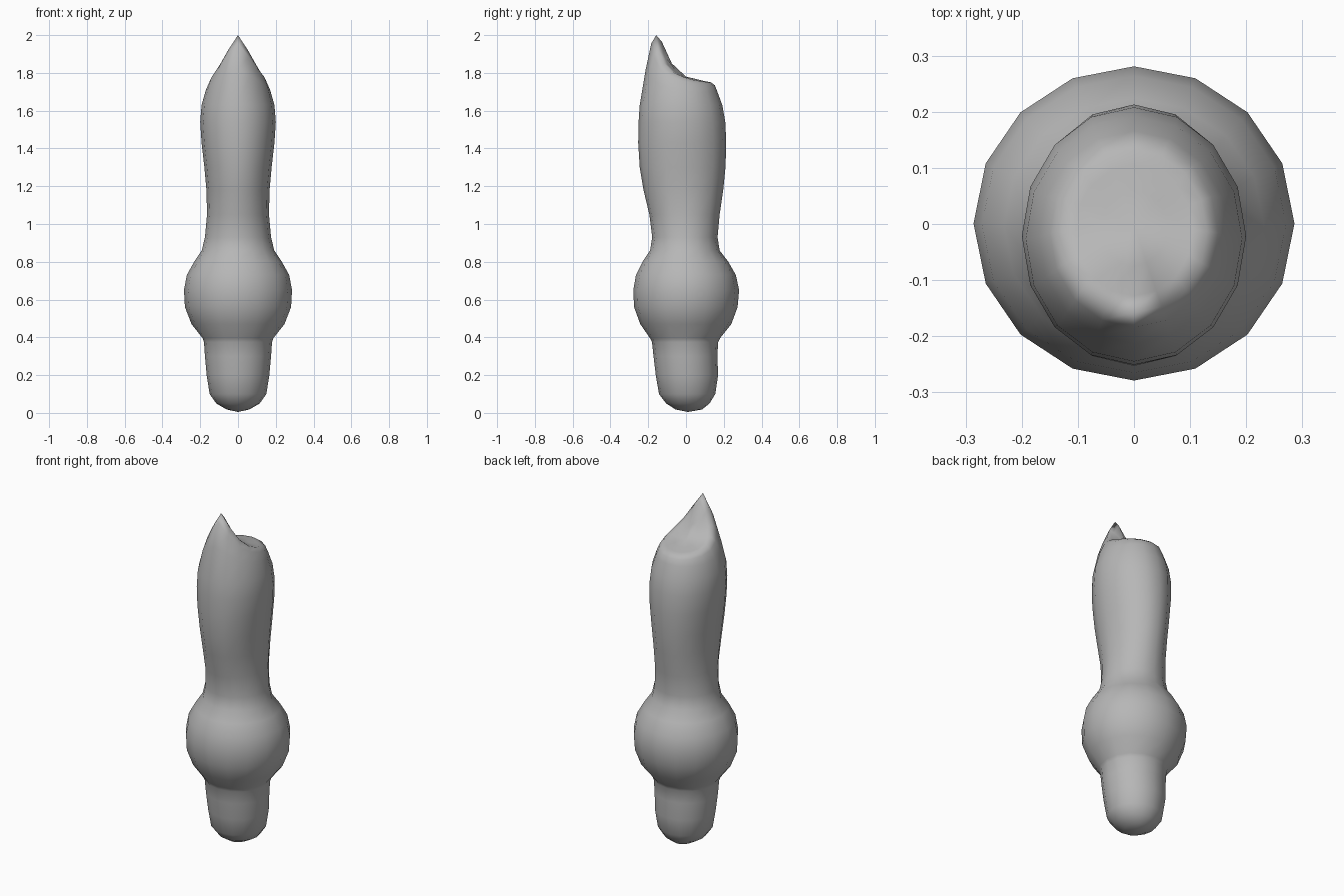
import bpy, bmesh, math

N = 16  # sides around the form

# Cross-sections: height, half width, front y, back y
rings = [
    (0.018, 0.06, -0.055, 0.085),
    (0.05, 0.115, -0.105, 0.125),
    (0.10, 0.15, -0.143, 0.155),
    (0.20, 0.166, -0.160, 0.170),
    (0.30, 0.175, -0.172, 0.166),
    (0.375, 0.180, -0.180, 0.170),
    (0.395, 0.187, -0.190, 0.180),
    (0.47, 0.246, -0.242, 0.240),
    (0.56, 0.281, -0.275, 0.273),
    (0.65, 0.286, -0.279, 0.281),
    (0.73, 0.271, -0.265, 0.264),
    (0.80, 0.232, -0.230, 0.224),
    (0.86, 0.192, -0.190, 0.178),
    (0.93, 0.175, -0.179, 0.167),
    (1.05, 0.164, -0.194, 0.178),
    (1.18, 0.167, -0.225, 0.197),
    (1.30, 0.178, -0.245, 0.209),
    (1.43, 0.193, -0.253, 0.213),
    (1.54, 0.200, -0.251, 0.208),
    (1.63, 0.193, -0.245, 0.192),
]

# Slanted tip: half width, front y, back y, heights from front to back
tip_rings = [
    (0.170, -0.213, 0.166, [1.82, 1.79, 1.75, 1.725, 1.71, 1.70, 1.70, 1.70, 1.70]),
    (0.150, -0.184, 0.153, [1.955, 1.885, 1.82, 1.78, 1.755, 1.742, 1.736, 1.734, 1.734]),
    (0.130, -0.158, 0.132, [2.00, 1.925, 1.85, 1.803, 1.778, 1.762, 1.754, 1.75, 1.75]),
    (0.105, -0.128, 0.105, [1.965, 1.90, 1.84, 1.80, 1.778, 1.765, 1.758, 1.755, 1.755]),
    (0.060, -0.075, 0.060, [1.85, 1.835, 1.815, 1.795, 1.78, 1.772, 1.769, 1.767, 1.766]),
]

bm = bmesh.new()


def add_ring(half, front, back, heights):
    """One oval cross-section, starting at the front."""
    mid, ry = (front + back) / 2, (back - front) / 2
    out = []
    for i in range(N):
        a = 2 * math.pi * i / N
        out.append(bm.verts.new((half * math.sin(a), mid - ry * math.cos(a),
                                 heights[min(i, N - i)])))
    return out


def cap(ring, centre):
    c = bm.verts.new(centre)
    for i in range(N):
        bm.faces.new((ring[i], ring[(i + 1) % N], c))


loops = [add_ring(h, f, b, [z] * 9) for z, h, f, b in rings]
loops += [add_ring(*t) for t in tip_rings]

# Skin the sections and close both ends
for lo, hi in zip(loops, loops[1:]):
    for i in range(N):
        j = (i + 1) % N
        bm.faces.new((lo[i], lo[j], hi[j], hi[i]))
cap(loops[0], (0, 0.01, 0.005))
cap(loops[-1], (0, 0, 1.78))
bmesh.ops.recalc_face_normals(bm, faces=bm.faces)

mesh = bpy.data.meshes.new("body")
bm.to_mesh(mesh)
bm.free()
body = bpy.data.objects.new("body", mesh)
bpy.context.collection.objects.link(body)
for p in mesh.polygons:
    p.use_smooth = True

# Darker grey surface
grey = bpy.data.materials.new("dark_grey")
grey.diffuse_color = (0.47, 0.47, 0.47, 1)
mesh.materials.append(grey)
